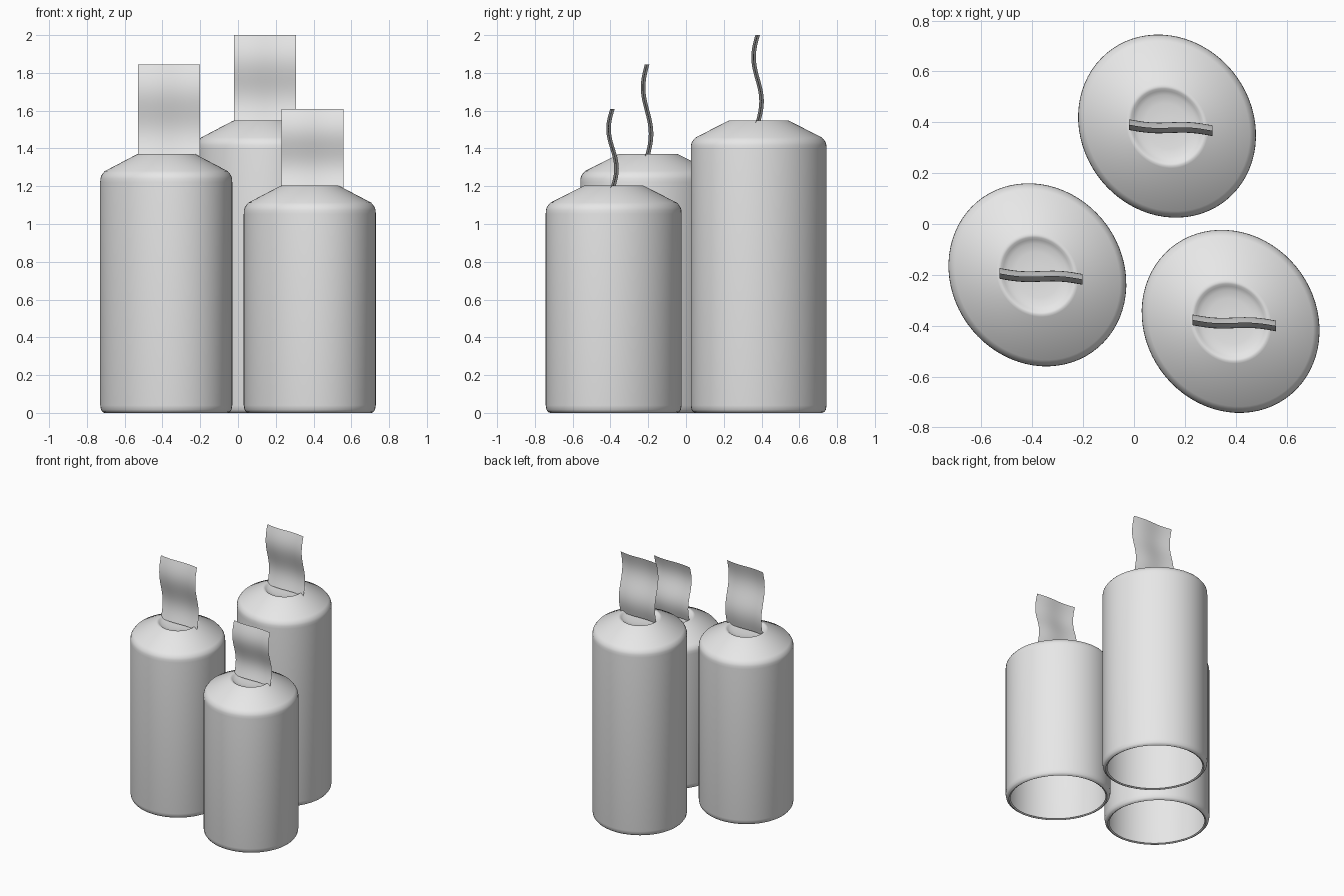
import bpy
import bmesh
from math import sin, cos, pi, radians
from mathutils import Matrix, Vector

cube = bpy.data.objects.get("Cube")
if cube:
    bpy.data.objects.remove(cube, do_unlink=True)

# One plain grey for everything
grey = bpy.data.materials.new("plain_grey")
grey.use_nodes = True
grey.diffuse_color = (0.8, 0.8, 0.8, 1)
grey.node_tree.nodes["Principled BSDF"].inputs["Base Color"].default_value = (0.8, 0.8, 0.8, 1)

SIDES = 72
# Slightly oval footprint, turned about the vertical axis
turn = Matrix.Rotation(radians(-53), 3, 'Z')
OVAL = turn @ Matrix.Diagonal((0.373, 0.336, 1)) @ turn.transposed()


def finish(bm, name, location):
    mesh = bpy.data.meshes.new(name)
    bm.to_mesh(mesh)
    bm.free()
    mesh.materials.append(grey)
    obj = bpy.data.objects.new(name, mesh)
    obj.location = location
    bpy.context.collection.objects.link(obj)
    bpy.ops.object.select_all(action='DESELECT')
    obj.select_set(True)
    bpy.context.view_layer.objects.active = obj
    bpy.ops.object.shade_smooth_by_angle(angle=radians(40))


def candle(name, x, y, height):
    # Open base lip, wall, rounded shoulder, cone and shallow melted pool
    lower = [(0.905, 0.006), (0.935, 0), (0.965, 0.005), (0.988, 0.016), (1, 0.04)]
    upper = [(1, -0.15), (0.997, -0.13), (0.985, -0.115), (0.96, -0.102), (0.93, -0.09),
             (0.46, -0.004), (0.435, 0), (0.41, -0.002), (0.385, -0.009),
             (0.34, -0.017), (0.25, -0.022), (0.12, -0.024)]
    profile = lower + [(r, height + dz) for r, dz in upper]
    bm = bmesh.new()
    rings = []
    for r, z in profile:
        angles = [2 * pi * i / SIDES for i in range(SIDES)]
        rings.append([bm.verts.new(OVAL @ Vector((r * cos(a), r * sin(a), z))) for a in angles])
    for low, high in zip(rings, rings[1:]):
        for i in range(SIDES):
            j = (i + 1) % SIDES
            bm.faces.new((low[i], low[j], high[j], high[i]))
    bm.faces.new(rings[-1])
    finish(bm, name, (x, y, 0))


def wick(name, x, y, bottom, top):
    # Flat ribbon, rippled both upward and across
    cols, rows, width = 16, 28, 0.328
    bm = bmesh.new()
    grid = []
    for k in range(rows + 1):
        u = k / rows
        line = []
        for i in range(cols + 1):
            v = i / cols
            ripple = 0.021 * sin(2 * pi * u) - 0.006
            across = 0.012 - 0.024 * v - 0.006 * sin(2 * pi * v)
            line.append(bm.verts.new(((v - 0.5) * width, ripple + across, u * (top - bottom))))
        grid.append(line)
    for a, b in zip(grid, grid[1:]):
        for i in range(cols):
            bm.faces.new((a[i], a[i + 1], b[i + 1], b[i]))
    finish(bm, name, (x + 0.014, y, bottom))


# Three candles: place, body height, wick tip
for label, x, y, height, tip in (("right", -0.38, -0.2, 1.37, 1.845),
                                 ("back", 0.13, 0.385, 1.548, 2.0),
                                 ("left", 0.38, -0.383, 1.203, 1.61)):
    candle(label + "_candle", x, y, height)
    wick(label + "_wick", x, y, height - 0.016, tip)
